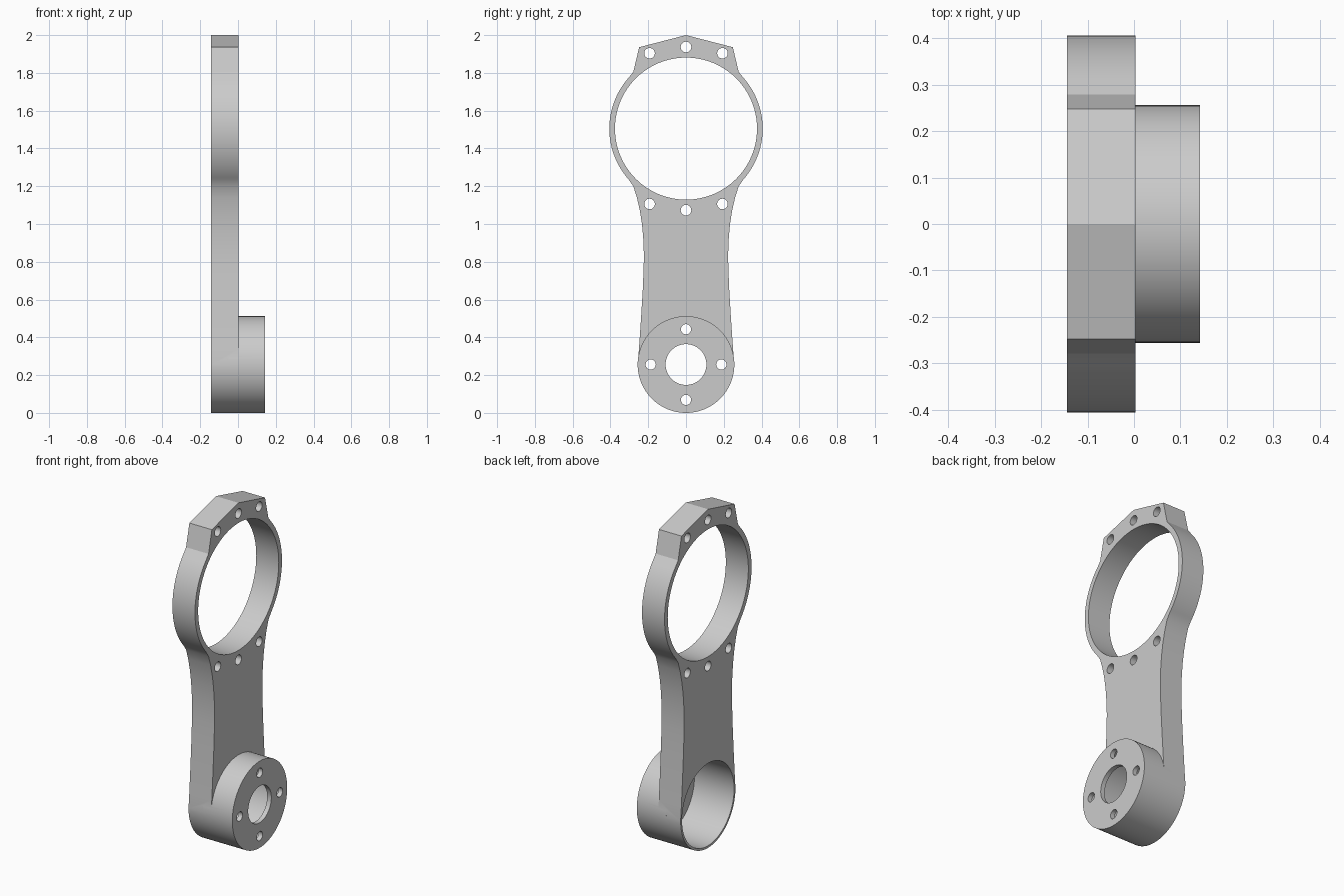
import bpy, bmesh
from math import sin, cos, pi, atan2, sqrt

cube = bpy.data.objects.get("Cube")
if cube:
    bpy.data.objects.remove(cube, do_unlink=True)

BACK, FACE, CAP = -0.144, 0.003, 0.142    # plate back, plate front, hub end
HUB_Z, HUB_R = 0.256, 0.256
RING_Z, RING_R, RING_BORE = 1.505, 0.406, 0.376

grey = bpy.data.materials.new("light_grey")
grey.use_nodes = True
grey.diffuse_color = (0.6, 0.6, 0.6, 1)
grey.node_tree.nodes["Principled BSDF"].inputs["Base Color"].default_value = (0.6, 0.6, 0.6, 1)


def arc(cz, r, start, end, n):
    """Points (y, z) along an arc."""
    return [(r * cos(start + (end - start) * i / n),
             cz + r * sin(start + (end - start) * i / n)) for i in range(n + 1)]


def prism(name, outline, x0, x1):
    """Extrude a (y, z) outline along x."""
    bm = bmesh.new()
    base = bm.faces.new([bm.verts.new((x0, y, z)) for y, z in outline])
    moved = bmesh.ops.extrude_face_region(bm, geom=[base])["geom"]
    bmesh.ops.translate(bm, vec=(x1 - x0, 0, 0),
                        verts=[v for v in moved if isinstance(v, bmesh.types.BMVert)])
    bmesh.ops.recalc_face_normals(bm, faces=bm.faces)
    mesh = bpy.data.meshes.new(name)
    bm.to_mesh(mesh)
    bm.free()
    mesh.materials.append(grey)
    obj = bpy.data.objects.new(name, mesh)
    bpy.context.collection.objects.link(obj)
    return obj


def disc(name, y, z, r, x0, x1, n=32):
    pts = [(y + py, pz) for py, pz in arc(z, r, 0, 2 * pi, n)[:-1]]
    return prism(name, pts, x0, x1)


def combine(target, tool, operation):
    mod = target.modifiers.new(operation, "BOOLEAN")
    mod.operation = operation
    mod.solver = "EXACT"
    mod.object = tool
    bpy.context.view_layer.objects.active = target
    bpy.ops.object.modifier_apply(modifier=mod.name)
    bpy.data.objects.remove(tool, do_unlink=True)


# Plate outline: half profile from hub side up to the peak, then mirrored
half = [(0.249, 0.34), (0.238, 0.5), (0.229, 0.65), (0.224, 0.77), (0.223, 0.84),
        (0.226, 0.92), (0.233, 1.0), (0.244, 1.07), (0.26, 1.14), (0.279, 1.2)]
ring_end = atan2(0.27, sqrt(RING_R ** 2 - 0.27 ** 2))
half += arc(RING_Z, RING_R, -ring_end, ring_end, 40)
half += [(0.285, 1.782), (0.279, 1.77 + 0.035), (0.248, 1.936)]
half = [p for p in half if p != (0.285, 1.782)]
mirrored = [(-y, z) for y, z in reversed(half)]
foot = arc(HUB_Z, HUB_R, pi, 2 * pi, 48)
bracket = prism("bracket_arm", half + [(0, 2.0)] + mirrored + foot, BACK, FACE)

# Hub standing out from the plate
combine(bracket, disc("hub", 0, HUB_Z, HUB_R, -0.05, CAP, 96), "UNION")

# Large ring bore, hub pocket from the back, hub centre bore
cuts = [(0, RING_Z, RING_BORE, -0.3, 0.3, 128),
        (0, HUB_Z, 0.243, -0.3, CAP - 0.027, 96),
        (0, HUB_Z, 0.108, 0.05, 0.3, 64)]
# Bolt holes around the hub and the ring
for i in range(4):
    a = i * pi / 2
    cuts.append((0.187 * cos(a), HUB_Z + 0.187 * sin(a), 0.027, 0.05, 0.3, 32))
for side in (-1, 1):
    for y in (-0.193, 0, 0.193):
        z = RING_Z + side * (0.399 if y else 0.432)
        cuts.append((y, z, 0.028, -0.3, 0.3, 32))
for cut in cuts:
    combine(bracket, disc("cutter", *cut), "DIFFERENCE")

bpy.ops.object.select_all(action="DESELECT")
bracket.select_set(True)
bpy.context.view_layer.objects.active = bracket
bpy.ops.object.shade_smooth_by_angle(angle=0.35)
